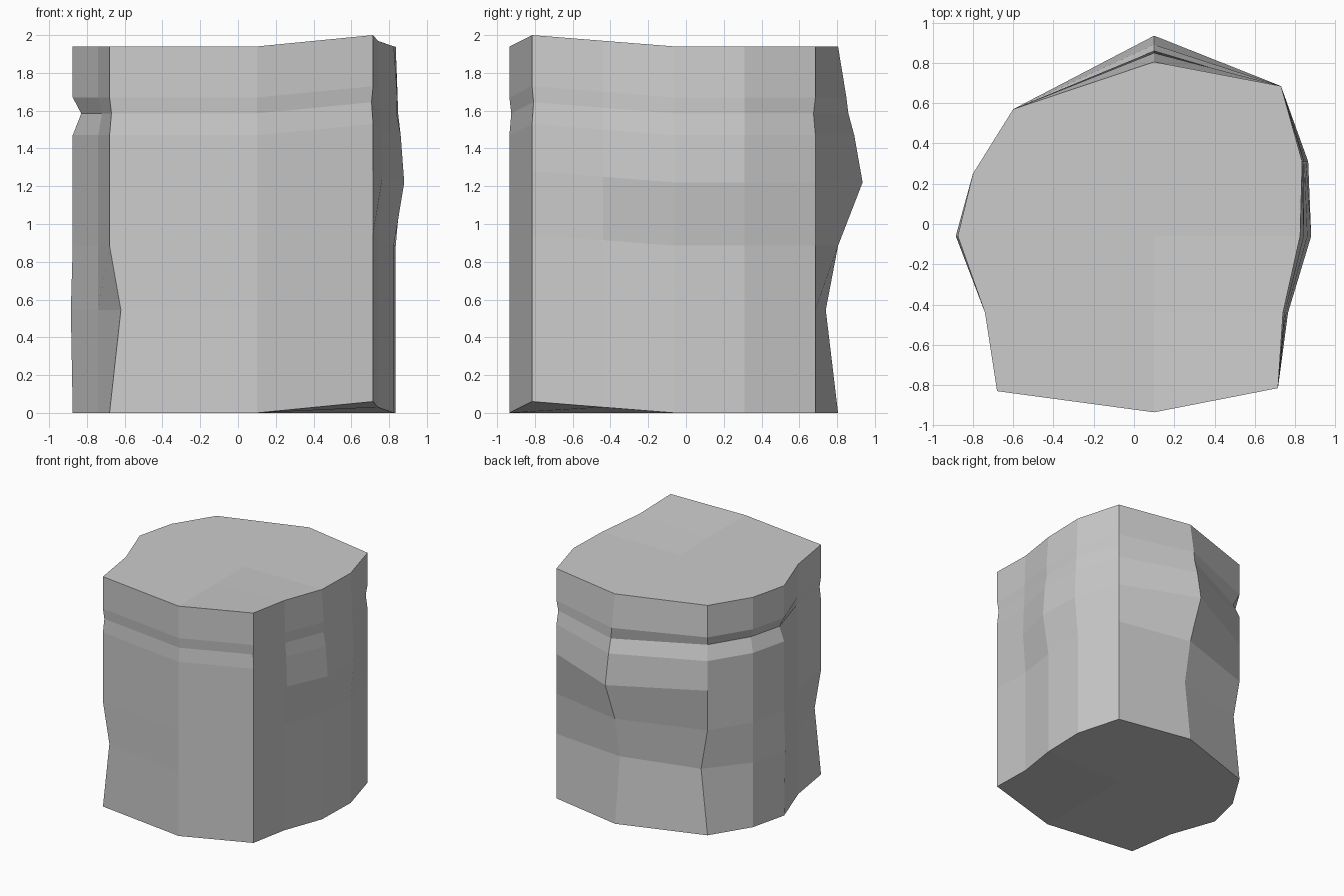
import bpy, bmesh

if "Cube" in bpy.data.objects:
    bpy.data.objects.remove(bpy.data.objects["Cube"])

# Footprint, counter-clockwise from front-left: x, y, lift of the slanted corner
outline = [(-.68, -.83, 0), (.10, -.935, 0), (.715, -.815, .06),
           (.74, -.44, .03), (.825, -.06, 0), (.835, .31, 0),
           (.73, .685, 0), (.10, .805, 0), (-.60, .57, 0),
           (-.80, .25, 0), (-.875, -.06, 0), (-.74, -.44, 0)]

# Local offsets per outline point
bulge = {3: (.025, 0), 4: (.055, 0), 5: (.03, 0), 7: (0, .13)}
dent = {0: (.06, 0), 8: (.06, 0), 7: (0, -.065), 10: (-.01, 0)}
groove = {0: (.01, .005), 1: (0, .01), 2: (-.008, .008), 4: (-.008, 0),
          6: (-.01, -.01), 8: (.03, -.04), 9: (.04, -.03),
          10: (.045, 0), 11: (.02, 0)}

# Ring levels: height, bulge, dent, groove
levels = [(0, 0, 0, 0), (.545, 0, 1, 0), (.885, 0, 0, 0), (1.22, 1, 0, 0),
          (1.47, .66, 0, 0), (1.585, .42, 0, 1), (1.67, .34, 0, 0),
          (1.94, 0, 0, 0)]

bm = bmesh.new()
n = len(outline)

# Walls
rings = []
for z, *weights in levels:
    ring = []
    for i, (x, y, lift) in enumerate(outline):
        for w, offsets in zip(weights, (bulge, dent, groove)):
            dx, dy = offsets.get(i, (0, 0))
            x, y = x + w * dx, y + w * dy
        ring.append(bm.verts.new((x, y, z + lift)))
    rings.append(ring)
for a, b in zip(rings, rings[1:]):
    for i in range(n):
        j = (i + 1) % n
        bm.faces.new((a[i], a[j], b[j], b[i]))


# Top and bottom caps as a small grid with a middle column
def cap(ring, z):
    mids = [bm.verts.new((.10, y, z)) for y in (-.44, -.06, .31)]
    left = [ring[i] for i in (0, 11, 10, 9, 8)]
    middle = [ring[1], *mids, ring[7]]
    right = ring[2:7]
    for p, q in ((left, middle), (middle, right)):
        for k in range(4):
            bm.faces.new((p[k], q[k], q[k + 1], p[k + 1]))


cap(rings[0], 0)
cap(rings[-1], 1.94)
bmesh.ops.recalc_face_normals(bm, faces=bm.faces)

mesh = bpy.data.meshes.new("stone_block")
bm.to_mesh(mesh)
bm.free()
bpy.context.collection.objects.link(bpy.data.objects.new("stone_block", mesh))
